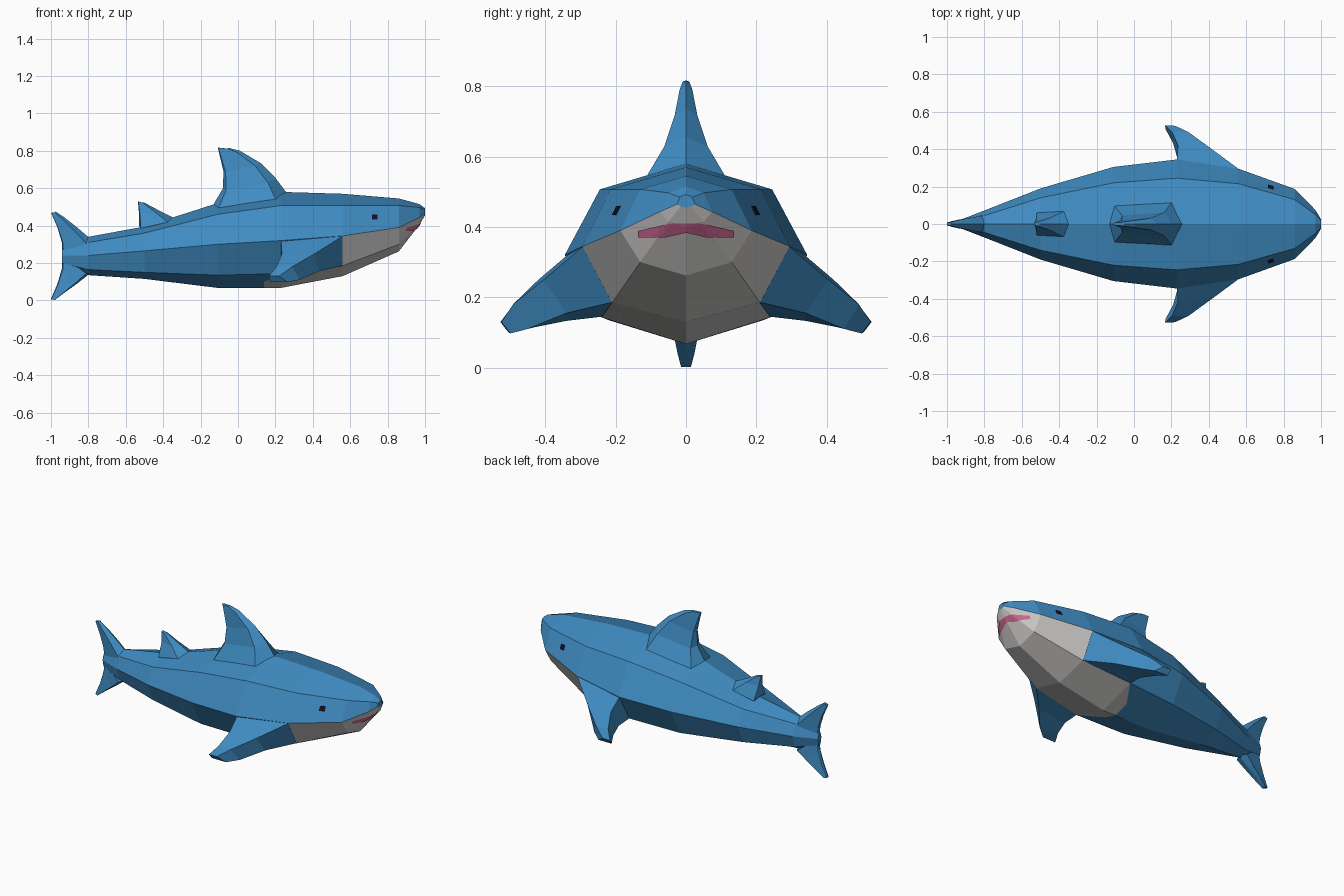
import bpy, bmesh
from mathutils import Vector
from mathutils.bvhtree import BVHTree

if "Cube" in bpy.data.objects:
    bpy.data.objects.remove(bpy.data.objects["Cube"])


def material(name, rgb):
    m = bpy.data.materials.new(name)
    m.diffuse_color = (*rgb, 1)
    m.use_nodes = True
    m.node_tree.nodes["Principled BSDF"].inputs["Base Color"].default_value = m.diffuse_color
    return m


BLUE = material("blue skin", (0.05, 0.26, 0.54))
GREY = material("pale belly", (0.62, 0.61, 0.60))
PINK = material("pink mouth", (0.62, 0.14, 0.30))
BLACK = material("black eye", (0.006, 0.006, 0.015))


def finish(bm, name, mats):
    bmesh.ops.recalc_face_normals(bm, faces=bm.faces)
    me = bpy.data.meshes.new(name)
    bm.to_mesh(me)
    bm.free()
    for m in mats:
        me.materials.append(m)
    ob = bpy.data.objects.new(name, me)
    bpy.context.collection.objects.link(ob)
    return ob


def loft(rings):
    """Skin closed rings of points; returns bmesh and faces[segment][side]."""
    bm = bmesh.new()
    vs = [[bm.verts.new(p) for p in r] for r in rings]
    n = len(vs[0])
    faces = [[bm.faces.new((a[k], a[(k + 1) % n], b[(k + 1) % n], b[k]))
              for k in range(n)] for a, b in zip(vs, vs[1:])]
    bm.faces.new(vs[0])
    bm.faces.new(vs[-1])
    return bm, faces


# Body stations: x, top z, shoulder y z, side y z, lower y z, bottom z
STATIONS = [
    (-0.94, 0.285, 0.010, 0.27, 0.018, 0.24, 0.010, 0.20, 0.185),
    (-0.80, 0.340, 0.045, 0.31, 0.072, 0.24, 0.050, 0.165, 0.135),
    (-0.50, 0.395, 0.140, 0.36, 0.190, 0.265, 0.140, 0.150, 0.115),
    (-0.11, 0.520, 0.220, 0.46, 0.305, 0.30, 0.220, 0.135, 0.067),
    (0.23, 0.580, 0.245, 0.507, 0.345, 0.32, 0.240, 0.143, 0.067),
    (0.56, 0.570, 0.215, 0.507, 0.295, 0.345, 0.210, 0.185, 0.130),
    (0.86, 0.545, 0.130, 0.507, 0.187, 0.39, 0.130, 0.30, 0.262),
    (0.97, 0.515, 0.050, 0.497, 0.075, 0.443, 0.050, 0.415, 0.405),
    (1.00, 0.493, 0.018, 0.485, 0.025, 0.465, 0.015, 0.458, 0.455),
]
rings = []
for x, t, y1, z1, y2, z2, y3, z3, b in STATIONS:
    half = [(x, y1, z1), (x, y2, z2), (x, y3, z3)]
    rings.append([(x, 0, t)] + half + [(x, 0, b)]
                 + [(px, -py, pz) for px, py, pz in reversed(half)])
bm, faces = loft(rings)

# Pale jaw and belly
for i, seg in enumerate(faces):
    for k, f in enumerate(seg):
        if (k in (3, 4) and i >= 3) or (k in (2, 5) and i >= 5):
            f.material_index = 1
# Rounded rear end of the belly patch, cut into the underside
for co, no in (((0.14, 0, 0), (1, 0, 0)),
               ((0.14, 0.10, 0), (0.14, -0.09, 0)),
               ((0.14, -0.10, 0), (0.14, 0.09, 0))):
    fs = [f for f in bm.faces
          if f.material_index == 1 and f.calc_center_median().x < 0.24]
    geom = fs + list({e for f in fs for e in f.edges}) \
        + list({v for f in fs for v in f.verts})
    bmesh.ops.bisect_plane(bm, geom=geom, dist=1e-5, plane_co=co,
                           plane_no=Vector(no).normalized())
for f in bm.faces:
    c = f.calc_center_median()
    if c.x < 0.14 or 0.14 * (c.x - 0.14) < 0.09 * (abs(c.y) - 0.10):
        if c.x < 0.3:
            f.material_index = 0
bmesh.ops.recalc_face_normals(bm, faces=bm.faces)
bm.normal_update()
tree = BVHTree.FromBMesh(bm)
finish(bm, "body", [BLUE, GREY])


# Upright fins: sections of leading x z, trailing x z, front and rear half width
def fin(name, sections):
    rings = []
    for lx, lz, tx, tz, wf, wr in sections:
        lead, trail = Vector((lx, 0, lz)), Vector((tx, 0, tz))
        f, r = lead.lerp(trail, 0.14), lead.lerp(trail, 0.94)
        ring = [lead]
        for p, w in ((f, wf), (r, wr)):
            ring.append(p + Vector((0, w, -0.3 * w)))
        ring.append(trail)
        for p, w in ((r, wr), (f, wf)):
            ring.append(p + Vector((0, -w, -0.3 * w)))
        rings.append(ring)
    finish(loft(rings)[0], name, [BLUE])


fin("dorsal_fin", [
    (0.26, 0.575, -0.13, 0.515, 0.12, 0.10),
    (0.20, 0.655, -0.08, 0.60, 0.062, 0.045),
    (0.12, 0.735, -0.078, 0.69, 0.032, 0.022),
    (0.01, 0.800, -0.098, 0.775, 0.018, 0.012),
    (-0.05, 0.815, -0.108, 0.817, 0.010, 0.007)])
fin("second_dorsal_fin", [
    (-0.35, 0.445, -0.53, 0.40, 0.068, 0.06),
    (-0.43, 0.485, -0.53, 0.47, 0.035, 0.02),
    (-0.505, 0.525, -0.535, 0.53, 0.012, 0.008)])
fin("upper_tail_fin", [
    (-0.79, 0.33, -0.94, 0.24, 0.045, 0.012),
    (-0.86, 0.39, -0.942, 0.31, 0.034, 0.012),
    (-0.93, 0.445, -0.965, 0.39, 0.022, 0.010),
    (-0.975, 0.475, -1.0, 0.468, 0.010, 0.006)])
fin("lower_tail_fin", [
    (-0.79, 0.145, -0.94, 0.24, 0.045, 0.012),
    (-0.86, 0.09, -0.942, 0.17, 0.034, 0.012),
    (-0.93, 0.04, -0.965, 0.09, 0.024, 0.012),
    (-0.975, 0.006, -1.0, 0.008, 0.014, 0.008)])

# Side fins: four-point sections, mirrored across the body
bm, _ = loft([
    [(0.23, 0.34, 0.318), (0.56, 0.294, 0.344), (0.56, 0.209, 0.186), (0.23, 0.238, 0.145)],
    [(0.235, 0.42, 0.25), (0.41, 0.405, 0.25), (0.43, 0.34, 0.155), (0.235, 0.34, 0.133)],
    [(0.205, 0.49, 0.18), (0.29, 0.492, 0.18), (0.33, 0.45, 0.11), (0.21, 0.43, 0.115)],
    [(0.165, 0.528, 0.13), (0.22, 0.525, 0.13), (0.265, 0.50, 0.097), (0.17, 0.505, 0.10)]])
ob = finish(bm, "side_fins", [BLUE])
mod = ob.modifiers.new("mirror", 'MIRROR')
mod.use_axis = (False, True, False)

# Eyes: thin square plates lying on the head
for s, side in ((1, "left"), (-1, "right")):
    bm = bmesh.new()
    vs = []
    for dx, dz in ((-1, -1), (1, -1), (1, 1), (-1, 1)):
        loc, no, _, _ = tree.ray_cast(
            Vector((0.73 + dx * 0.015, s, 0.445 + dz * 0.013)), Vector((0, -s, 0)))
        vs.append(bm.verts.new(loc + no * 0.004))
    face = bm.faces.new(vs)
    face.normal_update()
    if face.normal.y * s < 0:
        face.normal_flip()
    ext = bmesh.ops.extrude_face_region(bm, geom=[face])
    for v in ext["geom"]:
        if isinstance(v, bmesh.types.BMVert):
            v.co.y -= s * 0.006
    finish(bm, side + "_eye", [BLACK])

# Mouth: thin band draped over the jaw
bm = bmesh.new()
cols = []
for i in range(19):
    y = -0.135 + 0.015 * i
    a = abs(y)
    top = 0.412 - 0.022 * max(0, (a - 0.04) / 0.095)
    low = 0.386 - 0.014 * min(1, a / 0.06)
    col = []
    for j in range(4):
        z = low + (top - low) * j / 3
        loc, no, _, _ = tree.ray_cast(Vector((1.5, y, z)), Vector((-1, 0, 0)))
        col.append(bm.verts.new(loc + no * 0.004))
    cols.append(col)
for a, b in zip(cols, cols[1:]):
    for j in range(3):
        bm.faces.new((a[j], b[j], b[j + 1], a[j + 1]))
bm.normal_update()
if sum(f.normal.x for f in bm.faces) < 0:
    bmesh.ops.reverse_faces(bm, faces=bm.faces)
finish(bm, "mouth", [PINK])
